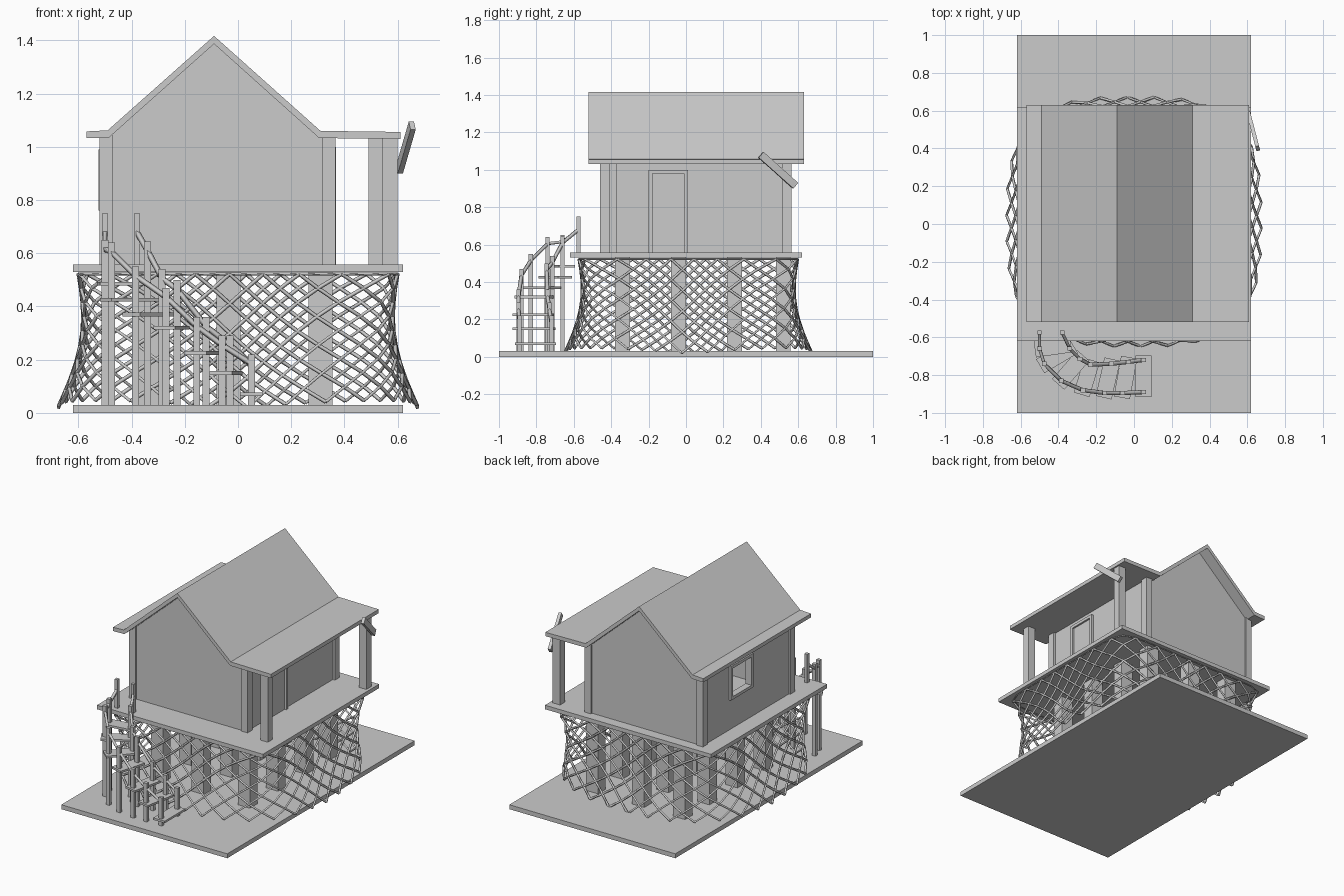
import bpy, math
from mathutils import Vector

if "Cube" in bpy.data.objects:
    bpy.data.objects.remove(bpy.data.objects["Cube"])


def mesh(name, verts, faces):
    me = bpy.data.meshes.new(name)
    me.from_pydata(verts, [], faces)
    me.update()
    ob = bpy.data.objects.new(name, me)
    bpy.context.collection.objects.link(ob)
    return ob


def box(name, x0, x1, y0, y1, z0, z1):
    v = [(x, y, z) for z in (z0, z1) for x, y in ((x0, y0), (x1, y0), (x1, y1), (x0, y1))]
    f = [(3, 2, 1, 0), (4, 5, 6, 7), (0, 1, 5, 4), (1, 2, 6, 5), (2, 3, 7, 6), (3, 0, 4, 7)]
    return mesh(name, v, f)


def extrude_y(name, prof, y0, y1):
    # prof: (x, z) points, counter-clockwise seen from the front
    n = len(prof)
    v = [(x, y, z) for y in (y0, y1) for x, z in prof]
    f = [tuple(range(n)), tuple(range(2 * n - 1, n - 1, -1))]
    f += [(i, i + n, (i + 1) % n + n, (i + 1) % n) for i in range(n)]
    return mesh(name, v, f)


def beam(name, a, b, w, h):
    # box running from a to b, w across and h deep
    a, b = Vector(a), Vector(b)
    d = b - a
    ob = box(name, -w / 2, w / 2, -h / 2, h / 2, -d.length / 2, d.length / 2)
    ob.location = (a + b) / 2
    ob.rotation_euler = d.to_track_quat('Z', 'Y').to_euler()
    return ob


def rods(name, paths, r, cyclic=False):
    cu = bpy.data.curves.new(name, 'CURVE')
    cu.dimensions = '3D'
    cu.bevel_depth = r
    cu.bevel_resolution = 0
    cu.use_fill_caps = True
    for p in paths:
        s = cu.splines.new('POLY')
        s.points.add(len(p) - 1)
        for q, c in zip(s.points, p):
            q.co = (*c, 1)
        s.use_cyclic_u = cyclic
    ob = bpy.data.objects.new(name, cu)
    bpy.context.collection.objects.link(ob)
    return ob


# ground slab and raised deck
box("ground_slab", -.62, .62, -1, 1, 0, .03)
box("deck", -.62, .62, -.62, .62, .53, .557)

# stilts
for x in (-.34, -.035, .31):
    for y in (-.34, -.04, .26, .52):
        box("stilt", x - .045, x + .045, y - .04, y + .04, .02, .54)

# gable walls
gable = [(-.5, .55), (.345, .55), (.345, 1.02), (.3, 1.04), (-.09, 1.39), (-.48, 1.04), (-.5, 1.02)]
extrude_y("front_wall", gable, -.41, -.39)
extrude_y("back_wall", gable, .53, .55)

# right wall, door and door frame
box("right_wall", .33, .35, -.39, .53, .55, 1.04)
box("door", .345, .356, -.18, -.01, .555, .98)
for y in (-.2, -.01):
    box("door_jamb", .34, .368, y, y + .02, .555, .98)
box("door_lintel", .34, .368, -.2, .01, .98, 1.0)

# left wall around the window opening
box("left_wall_sill", -.51, -.49, -.39, .53, .55, .77)
box("left_wall_top", -.51, -.49, -.39, .53, .98, 1.04)
box("left_wall_front", -.51, -.49, -.39, .05, .77, .98)
box("left_wall_back", -.51, -.49, .26, .53, .77, .98)
for y in (.03, .25):
    box("window_jamb", -.525, -.48, y, y + .02, .76, .99)
for z in (.76, .97):
    box("window_rail", -.525, -.48, .05, .25, z, z + .02)

# corner posts and porch posts
for x in (-.52, .318):
    for y in (-.42, .512):
        box("corner_post", x, x + .048, y, y + .05, .55, 1.045)
box("porch_post_front", .49, .545, -.46, -.41, .55, 1.05)
box("porch_post_back", .545, .6, .512, .565, .55, 1.05)

# roof shell with flat eave and porch cover
extrude_y("roof", [(-.57, 1.033), (-.485, 1.035), (-.09, 1.387), (.305, 1.033), (.61, 1.03),
                   (.61, 1.056), (.31, 1.06), (-.09, 1.417), (-.49, 1.062), (-.57, 1.058)], -.52, .63)

# loose plank on the back porch post
beam("sign_plank", (.607, .585, .915), (.655, .40, 1.08), .02, .04)


# woven net skirt flaring from a squarish top to a rounded hem
def net_point(theta, t):
    n = 12 - 9 * t ** .6
    flare = .075 * t ** 2 - .03 * math.sin(math.pi * t)
    c, s = math.cos(theta), math.sin(theta)
    r = (abs(c) ** n + abs(s) ** n) ** (-1 / n)
    # pinch the corners a little, the rope sags between them
    return ((.6 + flare) * r * c, .012 + (.585 + flare) * r * s, .522 - .505 * t + .03 * t * abs(math.sin(2 * theta)))


COLS, ROWS = 30, 9
strands = [[net_point((k + sgn * j * .5 + .25) * math.tau / COLS, j / ROWS) for j in range(ROWS + 1)]
           for k in range(COLS) for sgn in (-1, 1)]
rods("net", strands, .0075)
rods("net_top_rope", [[net_point(k * math.tau / 64, 0) for k in range(64)]], .005, True)

# curved stair: posts as (x, y, top z)
outer = [(.05, -.89, .22), (-.06, -.895, .29), (-.155, -.895, .36), (-.27, -.88, .47),
         (-.385, -.83, .55), (-.475, -.74, .64), (-.5, -.66, .65)]
inner = [(.05, -.72, .22), (-.03, -.73, .29), (-.12, -.74, .36), (-.23, -.745, .5),
         (-.285, -.715, .54), (-.34, -.66, .645), (-.36, -.64, .64)]
tops = [(-.5, -.575, .75), (-.38, -.575, .75)]
for p in outer + inner[:6]:
    box("stair_post", p[0] - .013, p[0] + .013, p[1] - .011, p[1] + .011, .02, p[2])
for p in tops:
    box("deck_post", p[0] - .011, p[0] + .011, p[1] - .011, p[1] + .011, .55, p[2])

# treads between the two rails
for a, b, z in zip(outer, inner, (.07, .15, .225, .32, .37, .425, .485)):
    a, b = Vector((*a[:2], z)), Vector((*b[:2], z))
    d = (b - a).normalized() * .025
    ln = (b - a).length + .05
    tread = box("stair_tread", -ln / 2, ln / 2, -.043, .043, -.007, .007)
    tread.location = (a + b) / 2
    tread.rotation_euler = (0, 0, math.atan2(d.y, d.x))

# handrails following the posts
for side, top in ((outer, tops[0]), (inner[:6], tops[1])):
    path = [(x, y, z - .035) for x, y, z in side] + [(top[0], top[1], .68)]
    rods("handrail", [path], .011)
